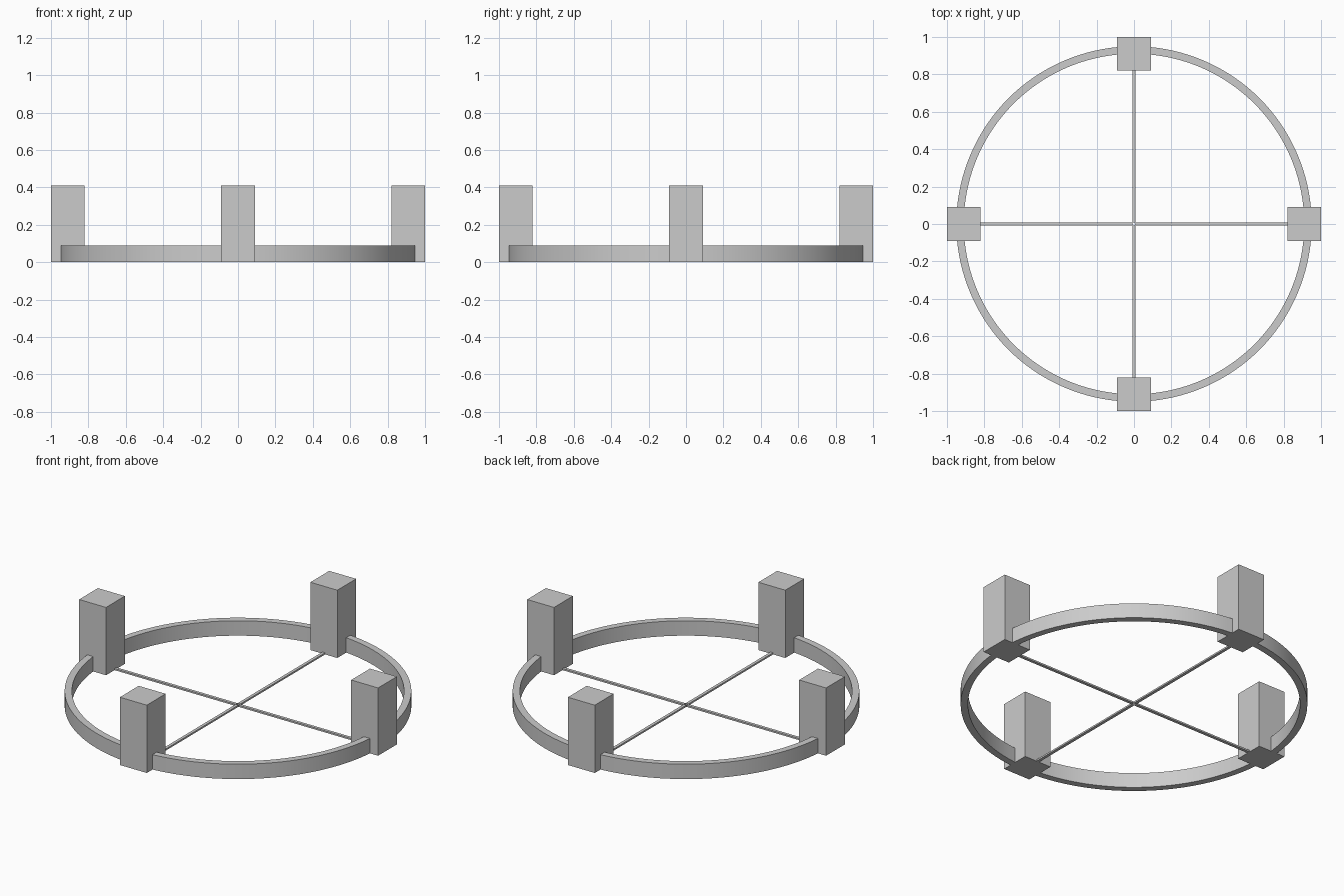
import bpy, bmesh, math
from mathutils import Vector

if "Cube" in bpy.data.objects:
    bpy.data.objects.remove(bpy.data.objects["Cube"])

OUTER, INNER, RING_H = 0.95, 0.91, 0.09
POST, POST_H = 0.18, 0.41
BAR_W, BAR_H = 0.018, 0.01


def finish(bm, name, smooth=False):
    bmesh.ops.recalc_face_normals(bm, faces=bm.faces)
    mesh = bpy.data.meshes.new(name)
    bm.to_mesh(mesh)
    bm.free()
    ob = bpy.data.objects.new(name, mesh)
    bpy.context.collection.objects.link(ob)
    if smooth:
        bpy.ops.object.select_all(action='DESELECT')
        ob.select_set(True)
        bpy.context.view_layer.objects.active = ob
        bpy.ops.object.shade_smooth_by_angle(angle=math.radians(30))
    return ob


def box(name, size, center, turn):
    bm = bmesh.new()
    bmesh.ops.create_cube(bm, size=1)
    for v in bm.verts:
        v.co = Vector(a * b for a, b in zip(v.co, size)) + Vector(center)
    ob = finish(bm, name)
    ob.rotation_euler.z = turn
    return ob


def arc(name, turn, steps=32):
    # Curved wall whose ends sit flush against the post sides
    bm = bmesh.new()
    loops = []
    for i in range(steps + 1):
        loop = []
        for r, z in ((INNER, 0), (OUTER, 0), (OUTER, RING_H), (INNER, RING_H)):
            start = math.asin(POST / 2 / r)
            a = start + (math.pi / 2 - 2 * start) * i / steps
            loop.append(bm.verts.new((r * math.cos(a), r * math.sin(a), z)))
        loops.append(loop)
    for p, q in zip(loops, loops[1:]):
        for j in range(4):
            k = (j + 1) % 4
            bm.faces.new((p[j], p[k], q[k], q[j]))
    bm.faces.new(loops[0])
    bm.faces.new(loops[-1])
    ob = finish(bm, name, smooth=True)
    ob.rotation_euler.z = turn


# Four posts, ring sections and floor bars
for n, side in enumerate(("right", "back", "left", "front")):
    turn = n * math.pi / 2
    box(side + "_post", (POST, POST, POST_H), (1 - POST / 2, 0, POST_H / 2), turn)
    start, end = BAR_W / 2, 1 - POST
    box(side + "_bar", (end - start, BAR_W, BAR_H),
        ((start + end) / 2, 0, BAR_H / 2), turn)
    arc(side + "_ring_section", turn)
